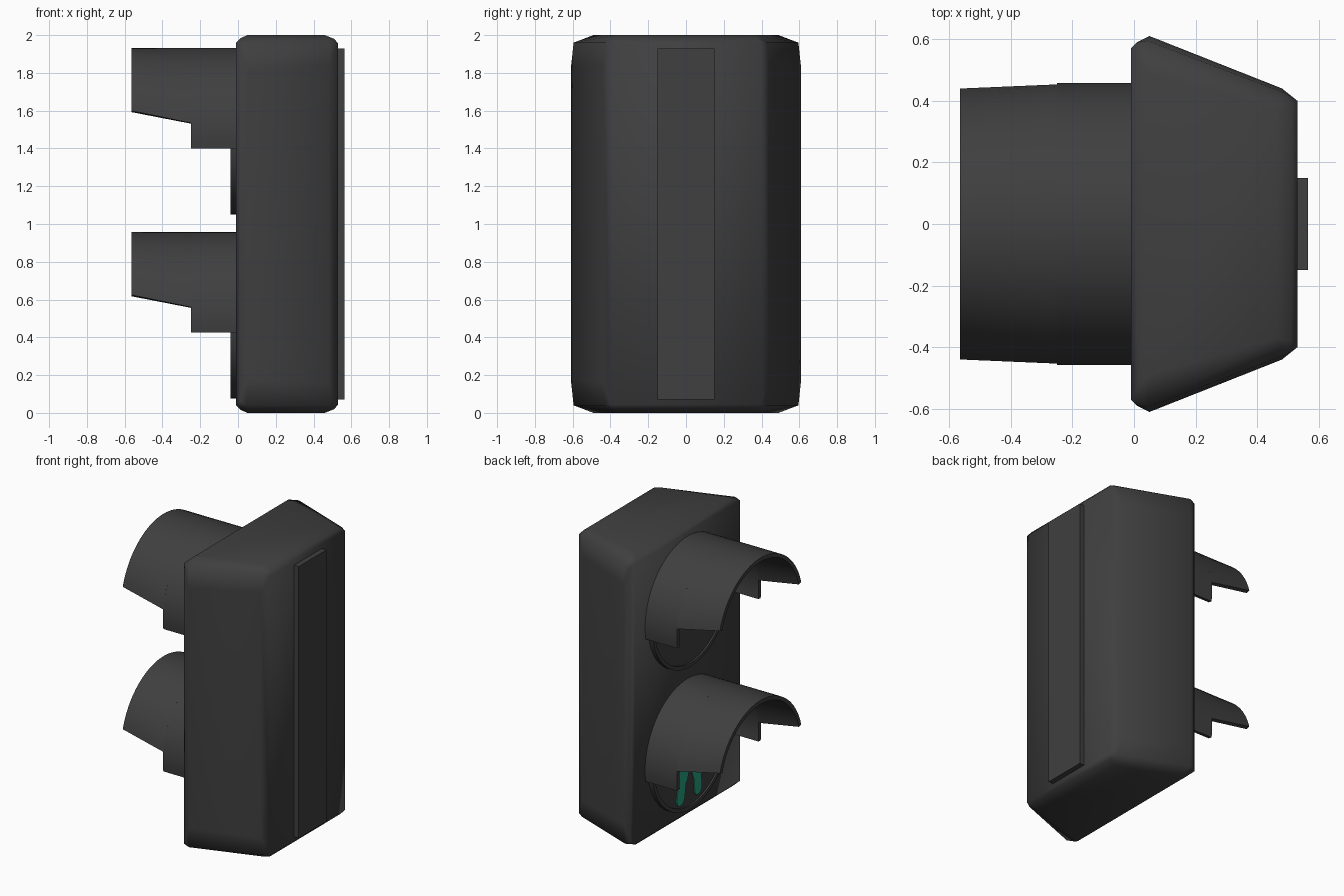
import bpy, bmesh
from math import pi, sin, cos, asin, atan2

if "Cube" in bpy.data.objects:
    bpy.data.objects.remove(bpy.data.objects["Cube"], do_unlink=True)


def material(name, rgb):
    m = bpy.data.materials.new(name)
    m.use_nodes = True
    m.diffuse_color = (*rgb, 1)
    m.node_tree.nodes["Principled BSDF"].inputs["Base Color"].default_value = (*rgb, 1)
    return m


HOUSING = material("charcoal housing", (0.05, 0.05, 0.05))
GREEN = material("signal green", (0.02, 0.36, 0.21))


def finish(name, bm, mat, smooth=None):
    bmesh.ops.recalc_face_normals(bm, faces=bm.faces)
    mesh = bpy.data.meshes.new(name)
    bm.to_mesh(mesh)
    bm.free()
    obj = bpy.data.objects.new(name, mesh)
    bpy.context.collection.objects.link(obj)
    mesh.materials.append(mat)
    if smooth:
        bpy.ops.object.select_all(action="DESELECT")
        obj.select_set(True)
        bpy.context.view_layer.objects.active = obj
        bpy.ops.object.shade_smooth_by_angle(angle=smooth)
    return obj


def prism(bm, outline, x0, x1):
    """Extrude a (y, z) outline between two x positions."""
    a, b = [[bm.verts.new((x, y, z)) for y, z in outline] for x in (x0, x1)]
    bm.faces.new(a)
    bm.faces.new(b[::-1])
    for i in range(len(a)):
        j = (i + 1) % len(a)
        bm.faces.new((a[i], a[j], b[j], b[i]))


def arc(y, z, r, start=0, end=2 * pi, n=48):
    return [(y + r * cos(start + (end - start) * i / n),
             z + r * sin(start + (end - start) * i / n)) for i in range(n)]


def sweep(bm, sections, closed=False):
    """Skin a row of four-point sections."""
    rows = [[bm.verts.new(p) for p in s] for s in sections]
    count = len(rows)
    for i in range(count if closed else count - 1):
        a, b = rows[i], rows[(i + 1) % count]
        for k in range(4):
            m = (k + 1) % 4
            bm.faces.new((a[k], a[m], b[m], b[k]))
    if not closed:
        bm.faces.new(rows[0])
        bm.faces.new(rows[-1][::-1])


# Tapered housing: one softened corner, mirrored in y and z
corner = [(-0.01, 0.57, 0.04), (0.01, 0.59, 0.06), (0.05, 0.61, 0.18),
          (0.045, 0.595, 0.04), (0.05, 0.49, 0), (0.015, 0.52, 0.015),
          (0.53, 0.40, 0.045), (0.48, 0.44, 0.16), (0.49, 0.425, 0.04),
          (0.46, 0.37, 0), (0.51, 0.38, 0.02)]
bm = bmesh.new()
for x, y, z in corner:
    for sy in (-1, 1):
        for h in (z, 2 - z):
            bm.verts.new((x, sy * y, h))
hull = bmesh.ops.convex_hull(bm, input=bm.verts)
bmesh.ops.delete(bm, geom=[v for v in bm.verts if not v.link_faces], context="VERTS")
bmesh.ops.dissolve_limit(bm, angle_limit=0.01, verts=bm.verts, edges=bm.edges)
finish("housing", bm, HOUSING, 0.8)

# Mounting strip on the back
bm = bmesh.new()
prism(bm, [(-0.15, 0.07), (0.15, 0.07), (0.15, 1.93), (-0.15, 1.93)], 0.52, 0.565)
finish("mounting_strip", bm, HOUSING)

OUTER, INNER, STEPS = 0.457, 0.43, 40


def visor_strip(bm, zc, x0, drop0, x1, drop1):
    """Curved shell whose lower edge runs from drop0 to drop1 about the centre."""
    a0, a1 = asin(drop0 / OUTER), asin(drop1 / OUTER)
    sections = []
    for i in range(STEPS + 1):
        t = i / STEPS
        ring = []
        for x, a, r in ((x0, a0, OUTER), (x1, a1, OUTER), (x1, a1, INNER), (x0, a0, INNER)):
            ang = a + (pi - 2 * a) * t
            ring.append((x, r * cos(ang), zc + r * sin(ang)))
        sections.append(ring)
    sweep(bm, sections)


# Visor, rim and lens for each lamp
for label, zc in (("upper", 1.475), ("lower", 0.5)):
    bm = bmesh.new()
    visor_strip(bm, zc, 0.0, -0.075, -0.25, -0.075)
    visor_strip(bm, zc, -0.25, 0.06, -0.565, 0.125)
    finish(label + "_visor", bm, HOUSING, 0.6)

    bm = bmesh.new()
    rim = []
    for co, si in arc(0, 0, 1):
        rim.append([(x, r * co, zc + r * si) for x, r in
                    ((0, 0.425), (-0.04, 0.425), (-0.04, 0.4), (0, 0.4))])
    sweep(bm, rim, closed=True)
    finish(label + "_rim", bm, HOUSING, 0.6)

    bm = bmesh.new()
    prism(bm, arc(0, zc, 0.405), -0.028, 0)
    finish(label + "_lens", bm, HOUSING, 0.6)

# Walking figure on the lower lens, made of thin rounded limbs
limbs = [((0.03, 0.63), (0.02, 0.46), 0.075),
         ((0.04, 0.45), (0.08, 0.31), 0.055), ((0.08, 0.31), (0.105, 0.175), 0.043),
         ((-0.02, 0.45), (-0.08, 0.30), 0.055), ((-0.08, 0.30), (-0.085, 0.18), 0.04),
         ((0.07, 0.66), (0.15, 0.48), 0.035), ((-0.01, 0.66), (-0.13, 0.5), 0.035)]
bm = bmesh.new()
for (y0, z0), (y1, z1), r in limbs:
    a = atan2(z1 - z0, y1 - y0)
    outline = (arc(y0, z0, r, a + pi / 2, a + 1.5 * pi, 10)
               + arc(y1, z1, r, a - pi / 2, a + pi / 2, 10))
    prism(bm, outline, -0.034, -0.027)
prism(bm, arc(0.03, 0.785, 0.06, n=24), -0.034, -0.027)
finish("walking_figure", bm, GREEN)
